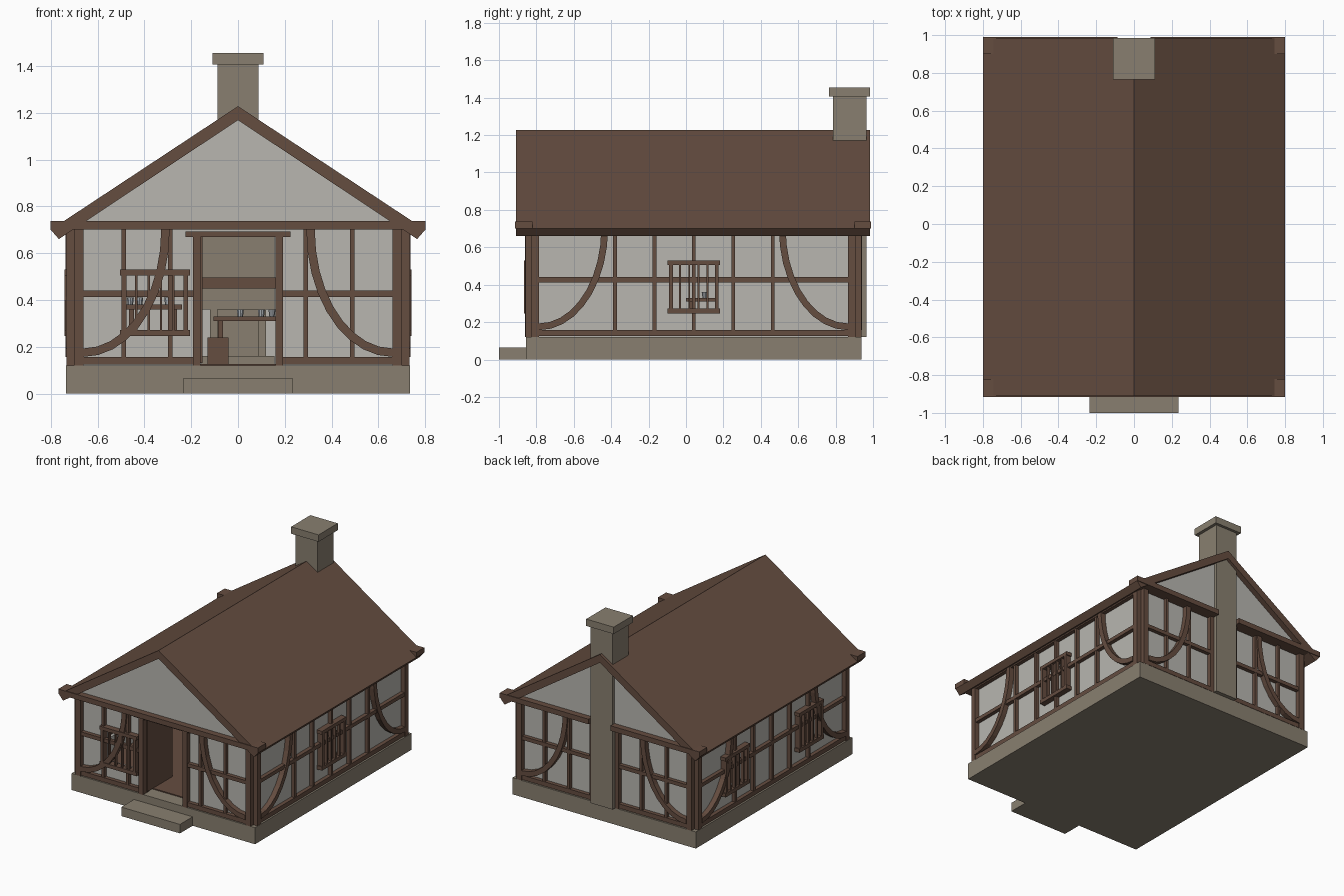
import bpy
import bmesh
from math import sin, cos, pi
from mathutils import Matrix, Vector

if "Cube" in bpy.data.objects:
    bpy.data.objects.remove(bpy.data.objects["Cube"], do_unlink=True)


def material(name, rgb):
    m = bpy.data.materials.new(name)
    m.use_nodes = True
    m.diffuse_color = (*rgb, 1)
    m.node_tree.nodes["Principled BSDF"].inputs["Base Color"].default_value = (*rgb, 1)
    return m


TIMBER = material("dark timber", (0.13, 0.074, 0.051))
STONE = material("grey brown stone", (0.25, 0.213, 0.162))
PLASTER = material("pale plaster", (0.48, 0.47, 0.435))
PEWTER = material("pewter", (0.40, 0.43, 0.46))


class Part:
    """Collects solids into one named object."""

    def __init__(self, name, mat):
        self.name, self.mat, self.bm = name, mat, bmesh.new()

    def box(self, x, y, z):
        size = [abs(a[1] - a[0]) for a in (x, y, z)]
        mid = Vector([(a[0] + a[1]) / 2 for a in (x, y, z)])
        bmesh.ops.create_cube(self.bm, size=1, matrix=Matrix.Translation(mid) @ Matrix.Diagonal((*size, 1)))
        return self

    def prism(self, points, along):
        near = [self.bm.verts.new(p) for p in points]
        far = [self.bm.verts.new(Vector(p) + Vector(along)) for p in points]
        self.bm.faces.new(near)
        self.bm.faces.new(far[::-1])
        for i in range(len(near)):
            j = (i + 1) % len(near)
            self.bm.faces.new((near[j], near[i], far[i], far[j]))
        return self

    def cup(self, x, y, z):
        bmesh.ops.create_cone(self.bm, cap_ends=True, segments=10, radius1=0.012, radius2=0.016,
                              depth=0.03, matrix=Matrix.Translation((x, y, z + 0.015)))

    def finish(self):
        bmesh.ops.recalc_face_normals(self.bm, faces=self.bm.faces)
        mesh = bpy.data.meshes.new(self.name)
        self.bm.to_mesh(mesh)
        self.bm.free()
        mesh.materials.append(self.mat)
        bpy.context.collection.objects.link(bpy.data.objects.new(self.name, mesh))


# Wall frames: u runs along the wall, d points outward from its face
FRONT, BACK, SIDE = -0.825, 0.905, 0.70
WALLS = {
    "front": lambda u, d, z: (u, FRONT - d, z),
    "back": lambda u, d, z: (u, BACK + d, z),
    "right": lambda u, d, z: (SIDE + d, u, z),
    "left": lambda u, d, z: (-SIDE - d, u, z),
}
BASE, TOP, PROUD = 0.12, 0.70, 0.033


def slab(part, wall, u, z, d=(0, PROUD)):
    a, b = WALLS[wall](u[0], d[0], z[0]), WALLS[wall](u[1], d[1], z[1])
    part.box(*zip(a, b))


def plaster(wall, ends, holes):
    p = Part(wall + "_wall", PLASTER)
    start, thick = ends[0], (-0.03, 0)
    for u0, u1, z0, z1 in sorted(holes):
        slab(p, wall, (start, u0), (BASE, TOP), thick)
        if z0 > BASE:
            slab(p, wall, (u0, u1), (BASE, z0), thick)
        slab(p, wall, (u0, u1), (z1, TOP), thick)
        start = u1
    slab(p, wall, (start, ends[1]), (BASE, TOP), thick)
    p.finish()


def brace(part, wall, corner, toward):
    """Curved brace: quarter of an elliptical ring from wall top to corner foot."""
    outline = []
    for grow, order in ((0.018, range(10)), (-0.018, reversed(range(10)))):
        for i in order:
            t = i / 9 * pi / 2
            outline.append((corner + toward * (0.35 + grow) * cos(t), TOP - (0.525 + grow) * sin(t)))
    f = WALLS[wall]
    a, b = Vector(f(0, 0, 0)), Vector(f(0, PROUD + 0.004, 0))
    part.prism([f(u, 0, z) for u, z in outline], b - a)


def window(wall, mid, width, number):
    p = Part(f"{wall}_window_{number}", TIMBER)
    h, d = width / 2, (-0.01, 0.042)
    for z in ((0.245, 0.272), (0.505, 0.53)):
        slab(p, wall, (mid - h, mid + h), z, d)
    for s in (-1, 1):
        slab(p, wall, (mid + s * (h - 0.008), mid + s * (h - 0.028)), (0.25, 0.52), d)
    for i in range(1, 5):
        u = mid - h + 0.018 + i * (width - 0.036) / 5
        slab(p, wall, (u - 0.005, u + 0.005), (0.26, 0.52), (0.015, 0.038))
    p.finish()
    return mid - h + 0.02, mid + h - 0.02, 0.265, 0.51


# Stone base, step and chimney
Part("stone_base", STONE).box((-0.735, 0.735), (-0.855, 0.937), (0, BASE)).finish()
Part("front_step", STONE).box((-0.235, 0.235), (-1, -0.85), (0, 0.065)).finish()
chimney = Part("chimney", STONE).box((-0.088, 0.088), (0.785, 0.965), (BASE, 1.41))
chimney.box((-0.11, 0.11), (0.765, 0.985), (1.405, 1.455)).finish()

# Windows and plaster walls
window_sets = {"front": [(-0.355, 0.30)], "back": [], "right": [(0.042, 0.28)],
               "left": [(0.465, 0.28), (-0.38, 0.28)]}
for wall, wins in window_sets.items():
    holes = [window(wall, m, w, i + 1) for i, (m, w) in enumerate(wins)]
    if wall == "front":
        holes.append((-0.165, 0.165, BASE, 0.68))
    plaster(wall, (-SIDE, SIDE) if wall in ("front", "back") else (FRONT, BACK), holes)

# Timber framing on the end walls, mirrored about the centre
for wall, inner in (("front", 0.17), ("back", 0.088)):
    p = Part(wall + "_timbers", TIMBER)
    for s in (-1, 1):
        slab(p, wall, (s * 0.66, s * SIDE), (BASE, TOP))
        for z in ((0.125, 0.157), (0.413, 0.44)):
            slab(p, wall, (s * inner, s * 0.66), z, (0, 0.028))
        for u in (0.29, 0.488):
            slab(p, wall, (s * u - s * 0.01, s * u + s * 0.01), (0.15, TOP), (0, 0.026))
        brace(p, wall, s * 0.66, -s)
        if wall == "front":
            slab(p, wall, (s * 0.16, s * 0.193), (BASE, 0.68), (-0.035, 0.036))
        else:
            slab(p, wall, (s * 0.088, s * 0.115), (BASE, TOP))
    p.finish()
lintel = Part("door_lintel", TIMBER)
slab(lintel, "front", (-0.225, 0.225), (0.67, 0.692), (-0.035, 0.042))
lintel.finish()

# Timber framing on the long walls
for wall in ("right", "left"):
    p = Part(wall + "_timbers", TIMBER)
    for end, s in ((FRONT, 1), (BACK, -1)):
        slab(p, wall, (end, end + s * 0.04), (BASE, TOP))
        brace(p, wall, end + s * 0.04, s)
    for z in ((0.125, 0.157), (0.413, 0.44), (0.675, TOP)):
        slab(p, wall, (FRONT + 0.04, BACK - 0.04), z, (0, 0.028))
    for i in range(5):
        u = -0.38 + i * 0.211
        slab(p, wall, (u - 0.01, u + 0.01), (0.15, TOP), (0, 0.026))
    p.finish()

# Roof slabs
roof_profile = [(0, 1.228), (0.80, 0.70), (0.765, 0.66), (0, 1.168)]
for name, s in (("roof_right", 1), ("roof_left", -1)):
    Part(name, TIMBER).prism([(s * x, -0.91, z) for x, z in roof_profile], (0, 1.895, 0)).finish()

# Gables and tie beams
for name, y0, y1 in (("front_gable", -0.87, -0.83), ("back_gable", 0.945, 0.905)):
    Part(name, PLASTER).prism([(-0.70, y0, 0.705), (0.70, y0, 0.705), (0, y0, 1.168)], (0, y1 - y0, 0)).finish()
Part("front_tie_beam", TIMBER).box((-0.80, 0.80), (-0.915, -0.82), (TOP, 0.737)).finish()
back_beam = Part("back_tie_beam", TIMBER)
for s in (-1, 1):
    back_beam.box((s * 0.088, s * 0.80), (0.90, 0.99), (TOP, 0.737))
back_beam.finish()

# Floor and open door
Part("wood_floor", TIMBER).box((-0.67, 0.67), (-0.75, 0.875), (BASE - 0.01, 0.127)).finish()
Part("open_door", TIMBER).box((-0.168, -0.152), (-0.82, -0.53), (0.13, 0.67)).finish()

# Fireplace
fire = Part("fireplace", STONE).box((-0.155, 0.155), (0.62, 0.875), (0.36, TOP))
fire.box((-0.155, 0.155), (0.60, 0.80), (BASE, 0.16))
for s in (-1, 1):
    fire.box((s * 0.088, s * 0.12), (0.62, 0.875), (BASE, 0.37))
fire.finish()
Part("mantel", TIMBER).box((-0.17, 0.17), (0.59, 0.63), (0.45, 0.495)).finish()


# Furniture
def table(name, x, y, top):
    p = Part(name, TIMBER).box(x, y, (top - 0.02, top))
    for lx in (x[0] + 0.03, x[1] - 0.03):
        for ly in (y[0] + 0.03, y[1] - 0.03):
            p.box((lx - 0.01, lx + 0.01), (ly - 0.01, ly + 0.01), (0.125, top - 0.01))
    p.finish()


table("dining_table", (-0.105, 0.30), (0.0, 0.25), 0.33)
table("side_table", (-0.485, -0.24), (0.35, 0.60), 0.38)
Part("chest", TIMBER).box((-0.13, -0.04), (-0.25, -0.12), (0.127, 0.24)).finish()
cups = Part("cups", PEWTER)
for x in (0.01, 0.10, 0.145):
    cups.cup(x, 0.1, 0.33)
for x in (-0.46, -0.42, -0.30):
    cups.cup(x, 0.45, 0.38)
cups.finish()
